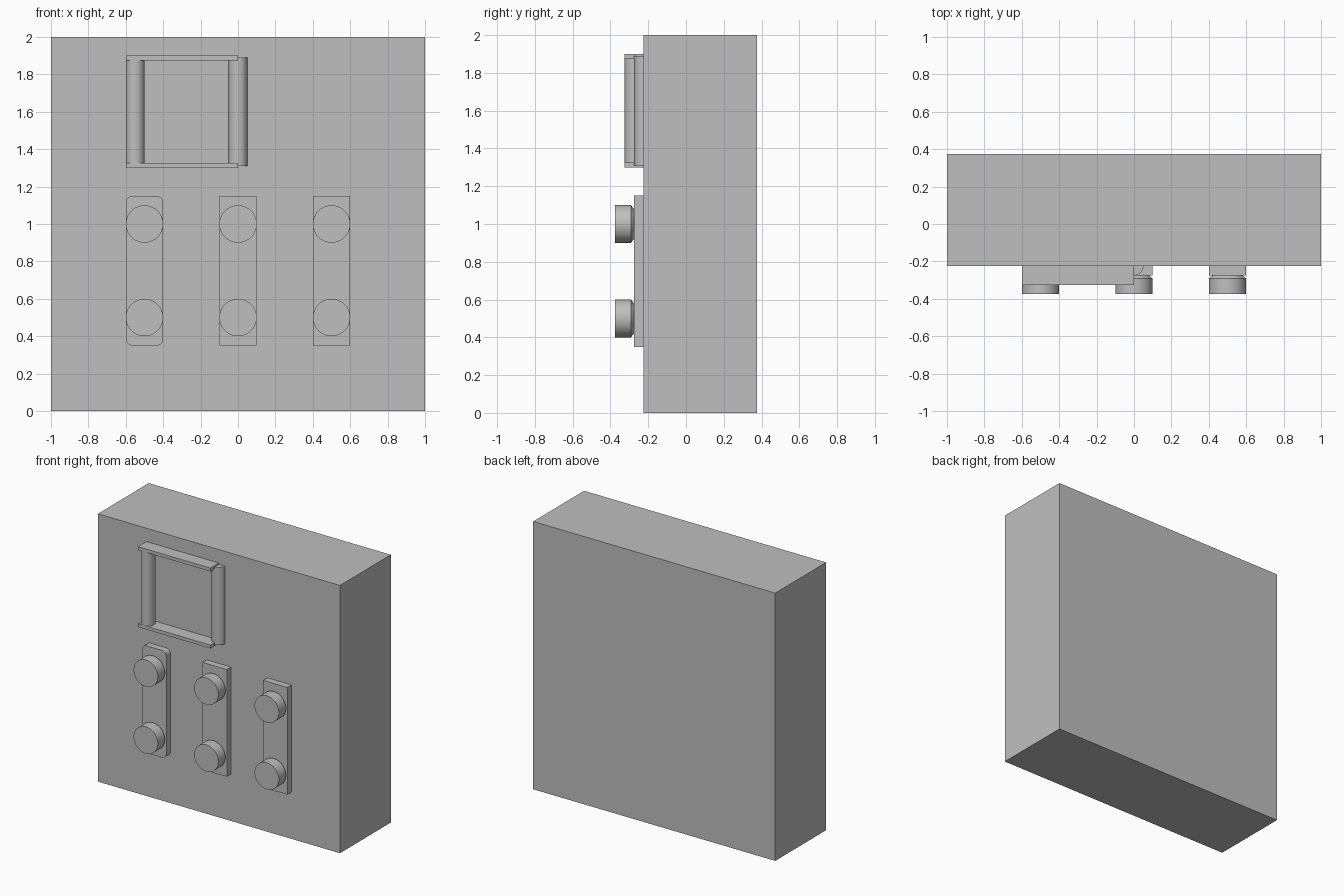
import bpy, bmesh, math
from mathutils import Matrix

if "Cube" in bpy.data.objects:
    bpy.data.objects.remove(bpy.data.objects["Cube"])

grey = bpy.data.materials.new("plain grey")
grey.diffuse_color = (0.52, 0.52, 0.52, 1)
grey.use_nodes = True
grey.node_tree.nodes["Principled BSDF"].inputs["Base Color"].default_value = grey.diffuse_color

FACE = -0.225  # y of the cabinet's front surface


def finish(name, bm):
    bmesh.ops.recalc_face_normals(bm, faces=bm.faces)
    mesh = bpy.data.meshes.new(name)
    bm.to_mesh(mesh)
    bm.free()
    mesh.shade_smooth()
    mesh.set_sharp_from_angle(angle=math.radians(25))
    mesh.materials.append(grey)
    obj = bpy.data.objects.new(name, mesh)
    bpy.context.collection.objects.link(obj)
    return obj


def box(name, x0, x1, y0, y1, z0, z1, corner=0):
    bm = bmesh.new()
    bmesh.ops.create_cube(bm, size=1)
    for v in bm.verts:
        v.co = (x1 if v.co.x > 0 else x0,
                y1 if v.co.y > 0 else y0,
                z1 if v.co.z > 0 else z0)
    if corner:  # round the corners seen from the front
        edges = [e for e in bm.edges
                 if abs(e.verts[0].co.y - e.verts[1].co.y) > 1e-4]
        bmesh.ops.bevel(bm, geom=edges, offset=corner, segments=5,
                        profile=0.5, affect='EDGES')
    return finish(name, bm)


def post(name, x, y, z0, z1, radius):
    bm = bmesh.new()
    bmesh.ops.create_cone(bm, cap_ends=True, segments=48, radius1=radius,
                          radius2=radius, depth=z1 - z0,
                          matrix=Matrix.Translation((x, y, (z0 + z1) / 2)))
    return finish(name, bm)


def knob(name, x, z):
    # stacked rings: narrow neck on the plate, then a straight grip
    bm = bmesh.new()
    rings = []
    for r, y in ((0.08, -0.275), (0.1, -0.292), (0.1, -0.375)):
        rings.append([bm.verts.new((x + r * math.cos(a), y, z + r * math.sin(a)))
                      for a in (math.tau * i / 48 for i in range(48))])
    for a, b in zip(rings, rings[1:]):
        for i in range(48):
            j = (i + 1) % 48
            bm.faces.new((a[i], a[j], b[j], b[i]))
    bm.faces.new(rings[0])
    bm.faces.new(rings[-1])
    return finish(name, bm)


# Main cabinet
box("cabinet_body", -1, 1, FACE, 0.375, 0, 2)

# Three plates with two knobs each; the left plate has rounded corners
for side, x in (("left", -0.5), ("middle", 0), ("right", 0.5)):
    box(side + "_plate", x - 0.1, x + 0.1, -0.275, FACE, 0.35, 1.15,
        corner=0.035 if side == "left" else 0)
    knob(side + "_lower_knob", x, 0.5)
    knob(side + "_upper_knob", x, 1.0)

# Window frame: two rails and two round posts
box("frame_top_rail", -0.6, 0, -0.325, FACE, 1.875, 1.9)
box("frame_bottom_rail", -0.6, 0, -0.325, FACE, 1.3, 1.325)
post("frame_left_post", -0.55, -0.275, 1.31, 1.89, 0.05)
post("frame_right_post", 0, FACE, 1.31, 1.89, 0.05)
